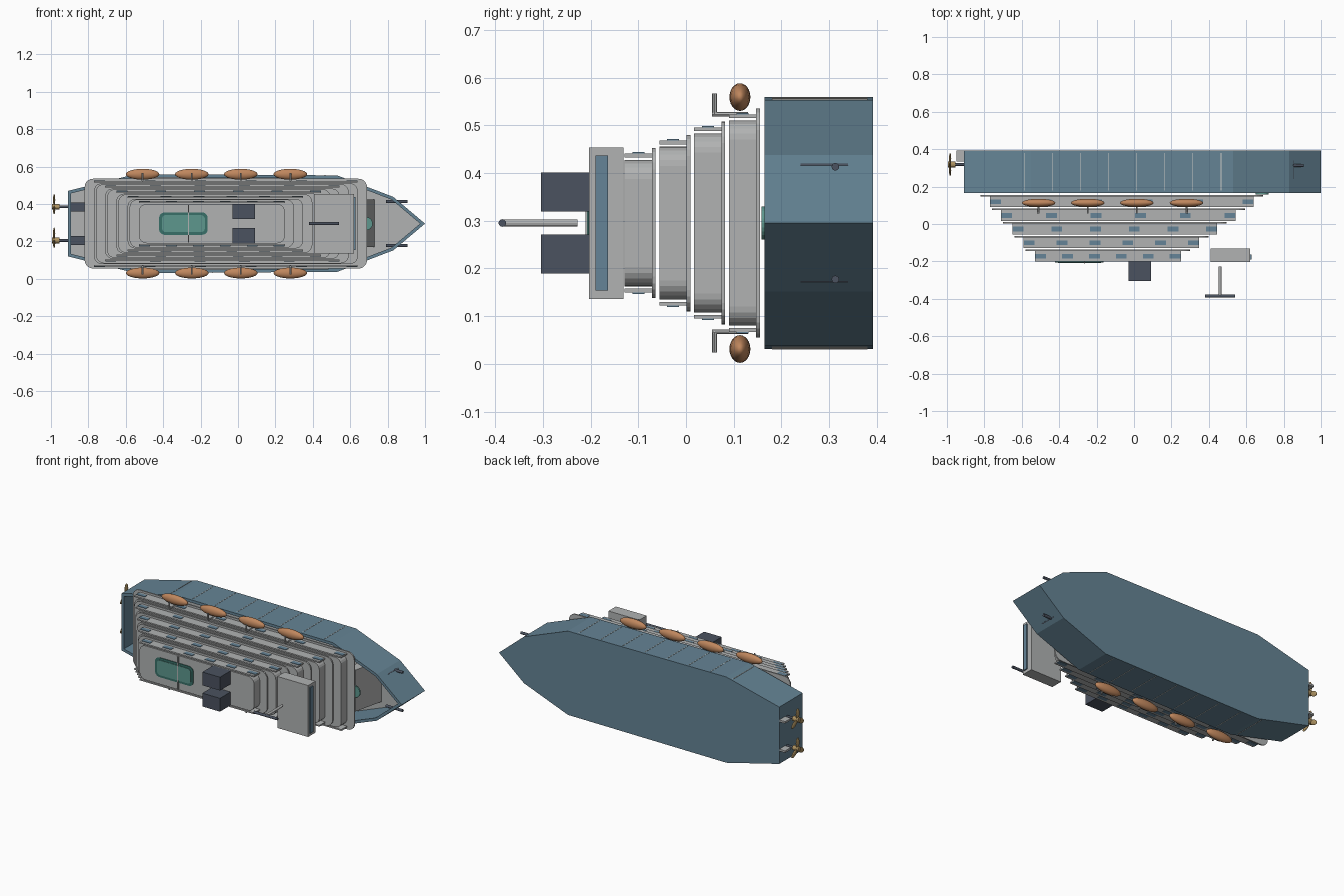
import bpy, bmesh
from math import pi, sin, cos
from mathutils import Vector

if "Cube" in bpy.data.objects:
    bpy.data.objects.remove(bpy.data.objects["Cube"])

MID = 0.295  # height of the ship's centreline (it lies on its side)


def material(name, r, g, b):
    m = bpy.data.materials.new(name)
    m.use_nodes = True
    m.diffuse_color = (r, g, b, 1)
    m.node_tree.nodes["Principled BSDF"].inputs["Base Color"].default_value = (r, g, b, 1)
    return m


HULL = material("hull blue", 0.13, 0.23, 0.30)
GREY = material("light grey", 0.44, 0.45, 0.45)
SLATE = material("dark slate", 0.07, 0.085, 0.115)
TEAL = material("pool teal", 0.11, 0.31, 0.27)
DEEP = material("pool edge", 0.04, 0.16, 0.14)
ORANGE = material("boat orange", 0.52, 0.24, 0.11)
BRASS = material("brass", 0.42, 0.29, 0.12)
GLASS = material("window blue", 0.13, 0.23, 0.31)
PALE = material("pale line", 0.65, 0.65, 0.62)


def finish(name, bm, *mats):
    bmesh.ops.recalc_face_normals(bm, faces=bm.faces)
    me = bpy.data.meshes.new(name)
    bm.to_mesh(me)
    bm.free()
    ob = bpy.data.objects.new(name, me)
    bpy.context.collection.objects.link(ob)
    for m in mats:
        me.materials.append(m)
    return ob


def prism_bm(pts, y0, y1):
    """Extrude an x-z outline from y0 to y1."""
    bm = bmesh.new()
    face = bm.faces.new([bm.verts.new((x, y0, z)) for x, z in pts])
    ext = bmesh.ops.extrude_face_region(bm, geom=[face], use_keep_orig=True)
    moved = [v for v in ext["geom"] if isinstance(v, bmesh.types.BMVert)]
    bmesh.ops.translate(bm, verts=moved, vec=(0, y1 - y0, 0))
    return bm


def prism(name, pts, y0, y1, mat):
    return finish(name, prism_bm(pts, y0, y1), mat)


def box(name, x0, x1, y0, y1, z0, z1, mat):
    return prism(name, [(x0, z0), (x1, z0), (x1, z1), (x0, z1)], y0, y1, mat)


def rounded(x0, x1, half, r, n=5):
    """Rounded rectangle about the centreline."""
    pts = []
    corners = [(x1 - r, half - r), (x0 + r, half - r), (x0 + r, r - half), (x1 - r, r - half)]
    for q, (cx, cz) in enumerate(corners):
        for i in range(n + 1):
            a = (q + i / n) * pi / 2
            pts.append((cx + r * cos(a), MID + cz + r * sin(a)))
    return pts


def rod(name, a, b, r, mat, sides=12):
    a, b = Vector(a), Vector(b)
    bm = bmesh.new()
    bmesh.ops.create_cone(bm, cap_ends=True, segments=sides, radius1=r, radius2=r, depth=(b - a).length)
    ob = finish(name, bm, mat)
    ob.rotation_euler = (b - a).to_track_quat("Z", "Y").to_euler()
    ob.location = (a + b) / 2
    return ob


# Hull: open tray with a recessed deck
side = [(-0.91, 0.175), (-0.55, 0.264), (0.53, 0.258), (0.83, 0.143)]
outline = [(x, MID - h) for x, h in side] + [(1.0, MID)] + [(x, MID + h) for x, h in reversed(side)]
bm = prism_bm(outline, 0.165, 0.392)
bmesh.ops.recalc_face_normals(bm, faces=bm.faces)
top = [f for f in bm.faces if f.normal.y < -0.9]
bmesh.ops.inset_region(bm, faces=top, thickness=0.017, use_even_offset=True)
deck = bmesh.ops.extrude_face_region(bm, geom=top)["geom"]
bmesh.ops.delete(bm, geom=[f for f in top if f.is_valid], context="FACES_ONLY")
bmesh.ops.translate(bm, verts=[v for v in deck if isinstance(v, bmesh.types.BMVert)], vec=(0, 0.19, 0))
for f in deck:
    if isinstance(f, bmesh.types.BMFace):
        f.material_index = 1
finish("hull", bm, HULL, GREY)

# Breakwater leaning forward on the bow deck
bm = prism_bm([(0.64, 0.17), (0.685, 0.17), (0.685, 0.425), (0.64, 0.425)], 0.165, 0.355)
for v in bm.verts:
    if v.co.y > 0.3 and v.co.x > 0.66:
        v.co.x += 0.045
finish("breakwater", bm, GREY)
rod("bow_pool", (0.685, 0.158, MID), (0.685, 0.166, MID), 0.035, TEAL, 24)

# Thin plating lines on the hull sides
for s in (-1, 1):
    for i in range(8):
        x = -0.585 + 0.15 * i
        h = 0.264 - 0.0055 * (x + 0.55) if x > -0.55 else 0.256
        z = MID + s * h
        box("plating_line", x - 0.0015, x + 0.0015, 0.18, 0.38, z - 0.0012, z + 0.0012, PALE)

# Stepped decks: plate, cabin block, side gallery and windows
for i in range(5):
    x0, x1 = -0.77 + 0.06 * i, 0.64 - 0.0975 * i
    y1 = 0.147 - 0.0728 * i
    y0 = y1 - 0.057
    half = 0.215 - 0.0275 * i
    prism("deck_plate", rounded(x0 - 0.05, x1 + 0.05, half + 0.025, 0.045), y1, y1 + 0.008, GREY)
    prism("cabin_block", rounded(x0, x1, half, 0.04), y0, y1, GREY)
    for s in (-1, 1):
        a, b, c = (MID + s * (half + d) for d in (0.005, 0.013, 0.016))
        box("side_gallery", x0, x1, y0, y1, a, b, GREY)
        for k in range(6):
            x = x0 + 0.03 + (x1 - x0 - 0.06) * k / 5
            box("window", x - 0.029, x + 0.029, y0 + 0.016, y0 + 0.041, b, c, GLASS)

# Pool on the top deck
px = -0.292
prism("pool_edge", rounded(px - 0.13, px + 0.13, 0.06, 0.03), -0.205, -0.2, DEEP)
prism("pool_water", rounded(px - 0.115, px + 0.115, 0.046, 0.022), -0.208, -0.204, TEAL)
box("pool_net", -0.268, -0.262, -0.211, -0.2, 0.195, 0.395, GREY)

# Funnels
for s in (-1, 1):
    z = MID + s * 0.065
    box("funnel", -0.03, 0.09, -0.304, -0.2, z - 0.041, z + 0.041, SLATE)

# Bridge and mast
box("bridge", 0.41, 0.62, -0.203, -0.131, 0.136, 0.453, GREY)
box("bridge_window", 0.62, 0.627, -0.19, -0.163, 0.154, 0.437, GLASS)
rod("mast", (0.46, -0.385, MID), (0.46, -0.227, MID), 0.0075, GREY)
rod("mast_crossbar", (0.38, -0.385, MID), (0.54, -0.385, MID), 0.008, SLATE)

for s in (-1, 1):
    # Lifeboats on davits
    for x in (-0.51, -0.247, 0.015, 0.28):
        bm = bmesh.new()
        bmesh.ops.create_uvsphere(bm, u_segments=20, v_segments=12, radius=1)
        bmesh.ops.scale(bm, verts=bm.verts, vec=(0.09, 0.022, 0.029))
        bmesh.ops.translate(bm, verts=bm.verts, vec=(x, 0.113, MID + s * 0.264))
        for f in bm.faces:
            f.smooth = True
        finish("lifeboat", bm, ORANGE)
        z = MID + s * 0.228
        rod("davit_arm", (x, 0.055, z), (x, 0.13, z), 0.005, GREY, 8)
        rod("davit_post", (x, 0.06, z), (x, 0.06, MID + s * 0.271), 0.005, GREY, 8)

    # Anchors
    z = MID + s * 0.118
    rod("anchor_shank", (0.85, 0.24, z), (0.85, 0.34, z), 0.007, SLATE)
    rod("anchor_arm", (0.79, 0.313, z), (0.905, 0.313, z), 0.008, SLATE)

    # Propeller, shaft, housing and rudder
    z = MID + s * 0.09
    box("shaft_housing", -0.9, -0.82, 0.3, 0.345, z - 0.024, z + 0.024, SLATE)
    rod("propeller_shaft", (-0.98, 0.318, z), (-0.82, 0.318, z), 0.007, SLATE)
    rod("propeller_hub", (-0.995, 0.318, z), (-0.955, 0.318, z), 0.015, BRASS)
    box("rudder", -0.95, -0.91, 0.335, 0.392, z - 0.006, z + 0.006, GREY)
    for k in range(3):
        bm = bmesh.new()
        bmesh.ops.create_uvsphere(bm, u_segments=12, v_segments=8, radius=1)
        bmesh.ops.scale(bm, verts=bm.verts, vec=(0.006, 0.016, 0.033))
        bmesh.ops.translate(bm, verts=bm.verts, vec=(0, 0, 0.036))
        blade = finish("propeller_blade", bm, BRASS)
        blade.location = (-0.983, 0.318, z)
        blade.rotation_euler = (k * 2 * pi / 3, 0, 0)
